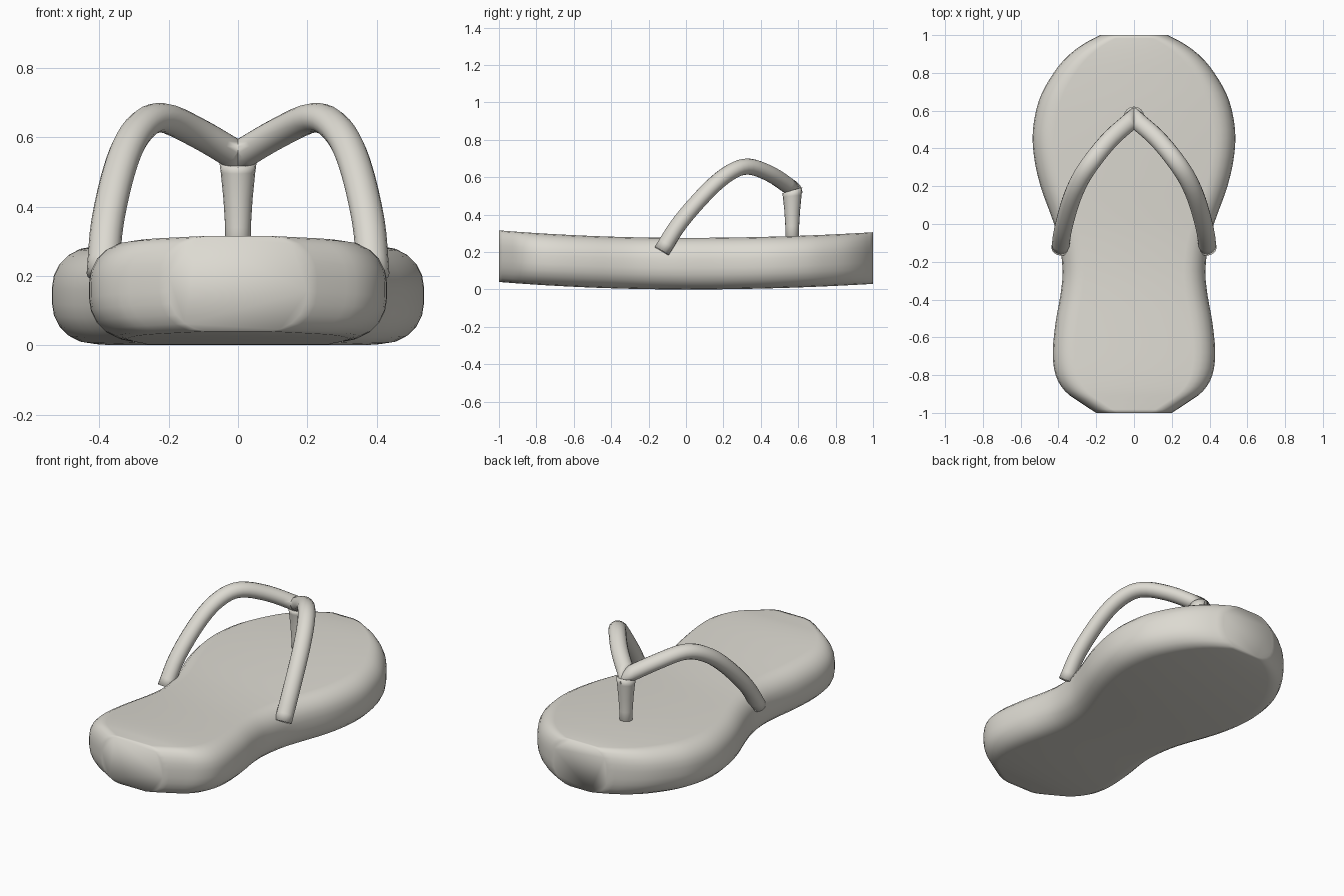
import bpy, bmesh, math
from mathutils import Vector

if "Cube" in bpy.data.objects:
    bpy.data.objects.remove(bpy.data.objects["Cube"])

rubber = bpy.data.materials.new("warm_grey_rubber")
rubber.diffuse_color = (0.72, 0.70, 0.64, 1)
rubber.use_nodes = True
rubber.node_tree.nodes["Principled BSDF"].inputs["Base Color"].default_value = rubber.diffuse_color


def smooth_path(points, steps):
    """Catmull-Rom curve through the points."""
    p = [Vector(q) for q in points]
    p = [2 * p[0] - p[1]] + p + [2 * p[-1] - p[-2]]
    out = []
    for i in range(1, len(p) - 2):
        a, b, c, d = p[i - 1:i + 3]
        for k in range(steps):
            t = k / steps
            out.append(0.5 * (2 * b + (c - a) * t + (2 * a - 5 * b + 4 * c - d) * t * t
                              + (3 * b - a - 3 * c + d) * t ** 3))
    return out + [p[-2]]


def loft(name, rings):
    """Skin a list of equal rings and cap both ends."""
    bm = bmesh.new()
    vs = [[bm.verts.new(co) for co in ring] for ring in rings]
    n = len(vs[0])
    for r0, r1 in zip(vs, vs[1:]):
        for j in range(n):
            bm.faces.new((r0[j], r0[(j + 1) % n], r1[(j + 1) % n], r1[j]))
    bm.faces.new(vs[0])
    bm.faces.new(vs[-1])
    bmesh.ops.recalc_face_normals(bm, faces=bm.faces)
    for f in bm.faces:
        f.smooth = True
    me = bpy.data.meshes.new(name)
    bm.to_mesh(me)
    bm.free()
    me.materials.append(rubber)
    ob = bpy.data.objects.new(name, me)
    bpy.context.collection.objects.link(ob)
    return ob


# Sole: rounded slab following the foot outline, curled up at both ends
outline = [(0.20, -1), (0.285, -0.945), (0.365, -0.885), (0.415, -0.8), (0.43, -0.68),
           (0.415, -0.52), (0.39, -0.38), (0.378, -0.25), (0.395, -0.1), (0.43, 0.02),
           (0.495, 0.2), (0.53, 0.36), (0.535, 0.5), (0.505, 0.65), (0.445, 0.77),
           (0.37, 0.87), (0.28, 0.945), (0.18, 1)]
rings = []
for w, y, _ in smooth_path([(a, b, 0) for a, b in outline], 3):
    lift = (0.040 if y < 0 else 0.030) * y * y
    mid, half, r = 0.138 + lift, 0.138, 0.115
    ring = []
    for sx, sz, start in ((1, 1, 0), (-1, 1, 90), (-1, -1, 180), (1, -1, 270)):
        for k in range(6):
            a = math.radians(start + 18 * k)
            ring.append((sx * (w - r) + r * math.cos(a), y,
                         mid + sz * (half - r) + r * math.sin(a)))
    rings.append(ring)
loft("sole", rings)

# Straps: arched tubes from the sides of the sole, meeting over the toe post
path = smooth_path([(0.39, -0.13, 0.205), (0.376, -0.03, 0.36), (0.335, 0.12, 0.53),
                    (0.285, 0.235, 0.625), (0.22, 0.335, 0.657), (0.12, 0.455, 0.615),
                    (0, 0.56, 0.545)], 4)
for side, name in ((1, "right_strap"), (-1, "left_strap")):
    rings = []
    for i, c in enumerate(path):
        t = (path[min(i + 1, len(path) - 1)] - path[max(i - 1, 0)]).normalized()
        u = t.cross(Vector((1, 0.5, 0))).normalized()
        v = t.cross(u)
        ring = []
        for k in range(16):
            a = math.tau * k / 16
            p = c + u * 0.043 * math.cos(a) + v * 0.048 * math.sin(a)
            # Mitre the meeting end on the centre plane
            if i == len(path) - 1 or p.x < 0:
                p -= t * (p.x / t.x)
            ring.append((p.x * side, p.y, p.z))
        rings.append(ring)
    loft(name, rings)

# Toe post: flares towards a tilted top under the straps
rings = []
for z, r, tilt in ((0.2, 0.037, 0), (0.34, 0.037, 0), (0.42, 0.042, 0.0),
                   (0.50, 0.050, 0.1), (0.53, 0.054, 0.3)):
    rings.append([(r * math.cos(a), 0.568 + r * math.sin(a), z + tilt * r * math.sin(a))
                  for a in (math.tau * k / 16 for k in range(16))])
loft("toe_post", rings)
